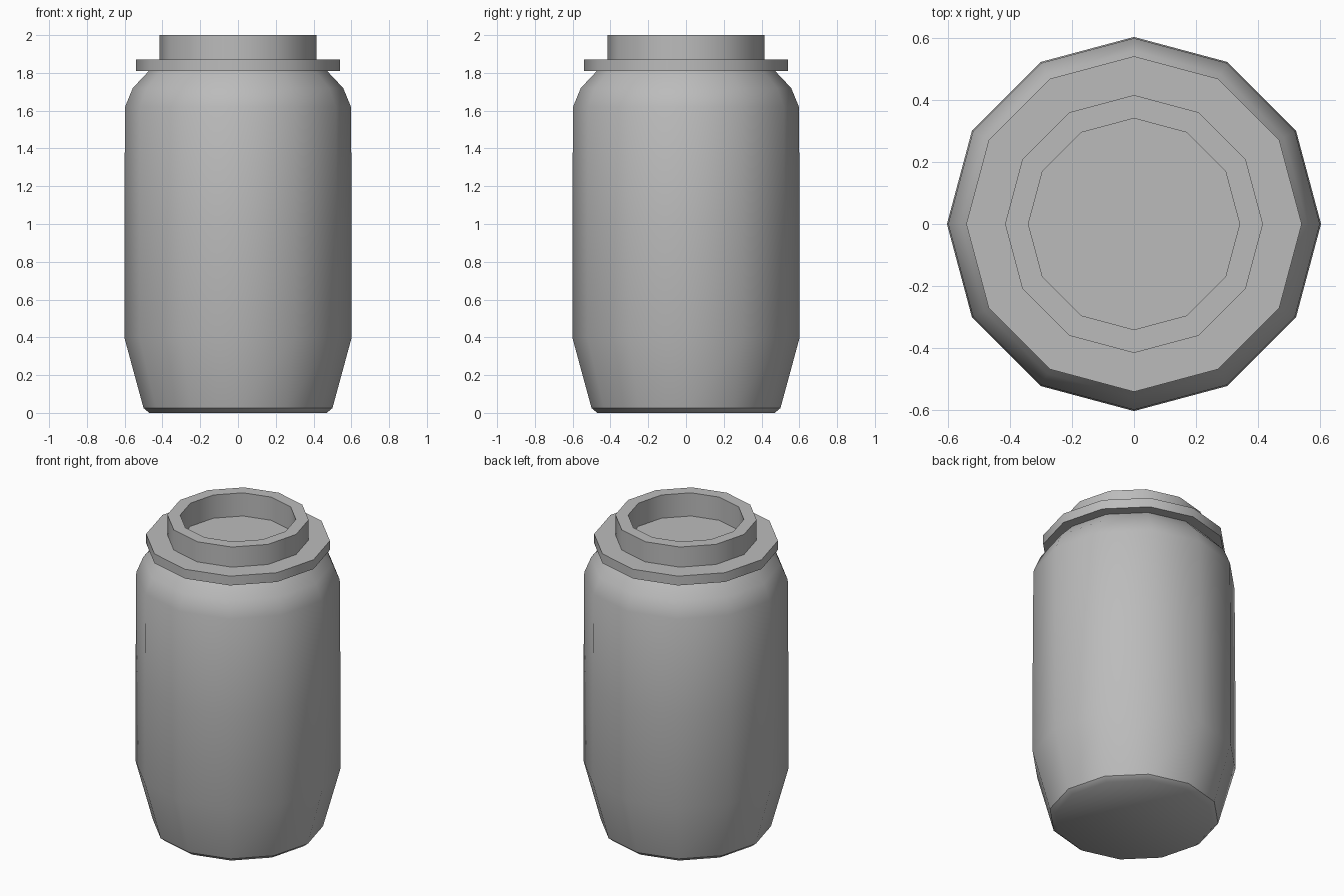
import bpy, bmesh
from math import cos, sin, pi

default_cube = bpy.data.objects.get("Cube")
if default_cube:
    bpy.data.objects.remove(default_cube, do_unlink=True)

SIDES = 12

grey = bpy.data.materials.new("grey plastic")
grey.use_nodes = True
colour = (0.5, 0.5, 0.5, 1)
grey.diffuse_color = colour
grey.node_tree.nodes["Principled BSDF"].inputs["Base Color"].default_value = colour


def lathe(name, profile, sharp_rings=()):
    """Spin (radius, height) points around z and cap both ends."""
    bm = bmesh.new()
    rings = []
    for r, z in profile:
        rings.append([bm.verts.new((r * cos(2 * pi * i / SIDES),
                                    r * sin(2 * pi * i / SIDES), z))
                      for i in range(SIDES)])
    for low, high in zip(rings, rings[1:]):
        for i in range(SIDES):
            j = (i + 1) % SIDES
            bm.faces.new((low[i], low[j], high[j], high[i]))
    bm.faces.new(rings[0][::-1])
    bm.faces.new(rings[-1])
    bmesh.ops.recalc_face_normals(bm, faces=bm.faces)
    for face in bm.faces:
        face.smooth = True
    for k in sharp_rings:
        ring = set(rings[k])
        for edge in bm.edges:
            if set(edge.verts) <= ring:
                edge.smooth = False
    mesh = bpy.data.meshes.new(name)
    bm.to_mesh(mesh)
    bm.free()
    mesh.materials.append(grey)
    obj = bpy.data.objects.new(name, mesh)
    bpy.context.collection.objects.link(obj)
    return obj


# Tapered barrel with rounded shoulder and chamfered foot
lathe("barrel_body", [(0.47, 0), (0.5, 0.025), (0.602, 0.4), (0.602, 1.0),
                      (0.598, 1.62), (0.557, 1.72), (0.47, 1.812)],
      sharp_rings=(1, 6))

# Wide collar, raised neck and recessed lid
lathe("collar_and_neck", [(0.47, 1.81), (0.54, 1.81), (0.54, 1.87),
                          (0.415, 1.87), (0.415, 2.0), (0.34, 2.0),
                          (0.34, 1.85)],
      sharp_rings=range(1, 7))
